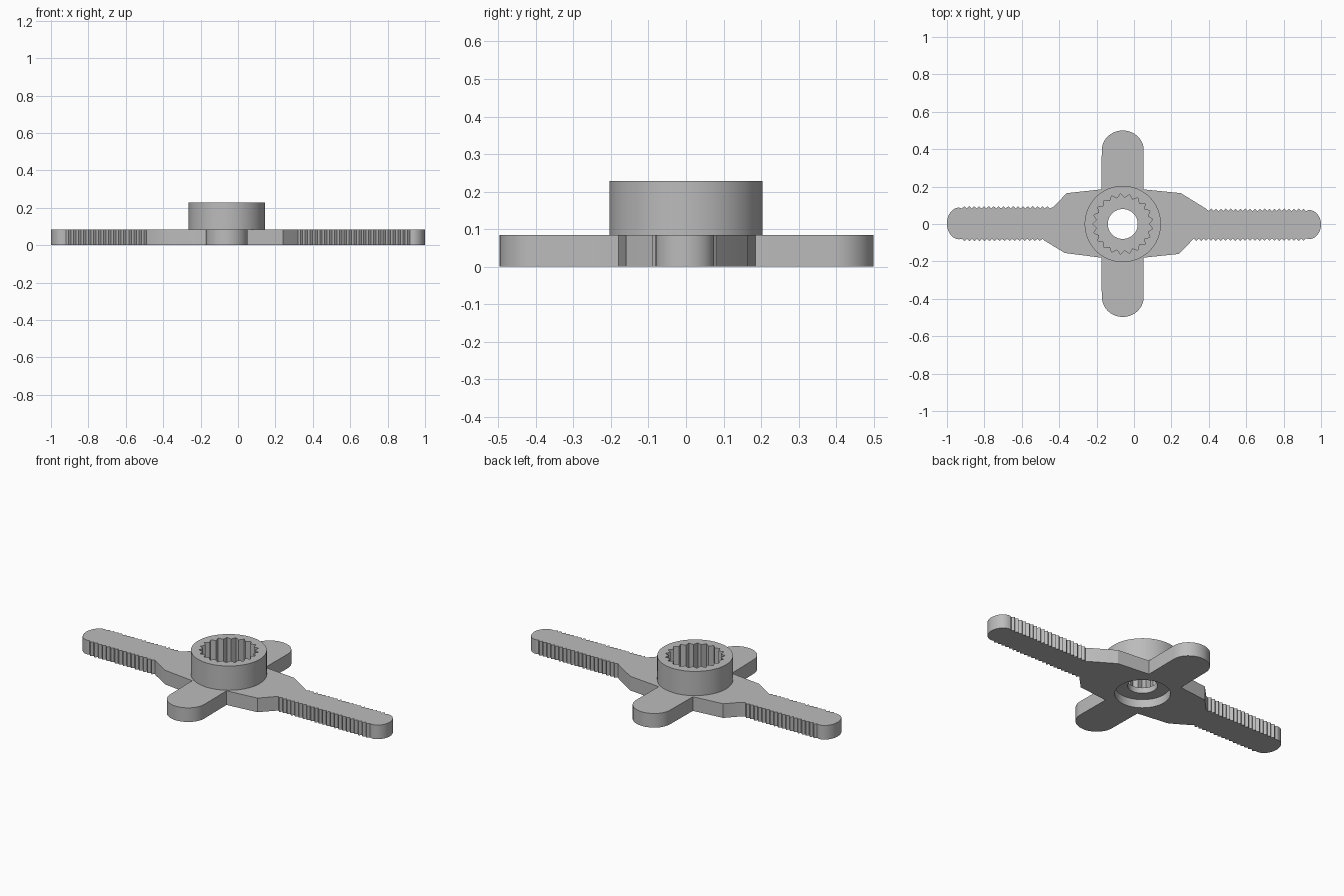
import bpy, bmesh
from math import sin, cos, radians, pi

cube = bpy.data.objects.get("Cube")
if cube:
    bpy.data.objects.remove(cube, do_unlink=True)

HUB_X = -0.06
PLATE_TOP = 0.084
HUB_TOP = 0.228
WEB_BOTTOM = 0.05

grey = bpy.data.materials.new("plain grey")
grey.use_nodes = True
grey.diffuse_color = (0.5, 0.5, 0.5, 1)
grey.node_tree.nodes["Principled BSDF"].inputs["Base Color"].default_value = (0.5, 0.5, 0.5, 1)


def arc(cx, cy, rx, ry, start, end, steps):
    """Points along an elliptical arc, angles in degrees."""
    angles = [radians(start + (end - start) * i / steps) for i in range(steps + 1)]
    return [(cx + rx * cos(a), cy + ry * sin(a)) for a in angles]


def circle(radius, steps=64):
    return arc(HUB_X, 0, radius, radius, 0, 360, steps)[:-1]


def teeth(x0, x1, valley, peak, pitch=0.0265):
    """Zigzag row of gripping teeth along x."""
    n = round(abs(x1 - x0) / pitch)
    return [(x0 + (x1 - x0) * i / (2 * n), peak if i % 2 else valley)
            for i in range(2 * n + 1)]


def prism(name, loops, z0, z1):
    """Extrude an outline, with optional inner holes, between two heights."""
    curve = bpy.data.curves.new(name, "CURVE")
    curve.dimensions = "2D"
    curve.fill_mode = "BOTH"
    curve.extrude = (z1 - z0) / 2
    for loop in loops:
        spline = curve.splines.new("POLY")
        spline.points.add(len(loop) - 1)
        for point, (x, y) in zip(spline.points, loop):
            point.co = (x, y, 0, 1)
        spline.use_cyclic_u = True
    temp = bpy.data.objects.new(name + " outline", curve)
    bpy.context.collection.objects.link(temp)
    bpy.context.view_layer.update()
    graph = bpy.context.evaluated_depsgraph_get()
    mesh = bpy.data.meshes.new_from_object(temp.evaluated_get(graph))
    bpy.data.objects.remove(temp, do_unlink=True)

    bm = bmesh.new()
    bm.from_mesh(mesh)
    bmesh.ops.remove_doubles(bm, verts=bm.verts, dist=0.0002)
    bmesh.ops.translate(bm, verts=bm.verts, vec=(0, 0, (z0 + z1) / 2))
    bmesh.ops.recalc_face_normals(bm, faces=bm.faces)
    bm.to_mesh(mesh)
    bm.free()
    mesh.name = name
    mesh.materials.clear()
    mesh.materials.append(grey)
    obj = bpy.data.objects.new(name, mesh)
    bpy.context.collection.objects.link(obj)
    bpy.ops.object.select_all(action="DESELECT")
    obj.select_set(True)
    bpy.context.view_layer.objects.active = obj
    bpy.ops.object.shade_smooth_by_angle(angle=radians(25))
    return obj


# Cross-shaped plate: two toothed long arms, two plain short arms
outline = (
    arc(0.935, -0.003, 0.065, 0.078, -90, 90, 16)
    + teeth(0.92, 0.40, 0.069, 0.082)
    + [(0.38, 0.085), (0.25, 0.165), (0.05, 0.185)]
    + arc(HUB_X, 0.395, 0.112, 0.105, 0, 180, 20)
    + [(-0.175, 0.185), (-0.36, 0.165), (-0.43, 0.092)]
    + teeth(-0.45, -0.92, 0.083, 0.095)
    + arc(-0.935, 0.003, 0.065, 0.085, 90, 270, 16)
    + teeth(-0.92, -0.49, -0.079, -0.091)
    + [(-0.48, -0.088), (-0.37, -0.155), (-0.175, -0.18)]
    + arc(HUB_X, -0.39, 0.112, 0.107, 180, 360, 20)
    + [(0.05, -0.18), (0.24, -0.16), (0.31, -0.088)]
    + teeth(0.32, 0.92, -0.077, -0.09)
)
prism("cross_plate", [outline, circle(0.15)], 0, PLATE_TOP)

# Thin floor of the socket, with the screw hole, above the underside recess
prism("socket_floor", [circle(0.15), circle(0.08)], WEB_BOTTOM, PLATE_TOP)

# Raised hub with a splined socket
TEETH = 21
spline_hole = []
for i in range(2 * TEETH):
    r = 0.162 if i % 2 else 0.14
    a = pi * i / TEETH
    spline_hole.append((HUB_X + r * cos(a), r * sin(a)))
prism("hub", [circle(0.204), spline_hole], PLATE_TOP, HUB_TOP)
